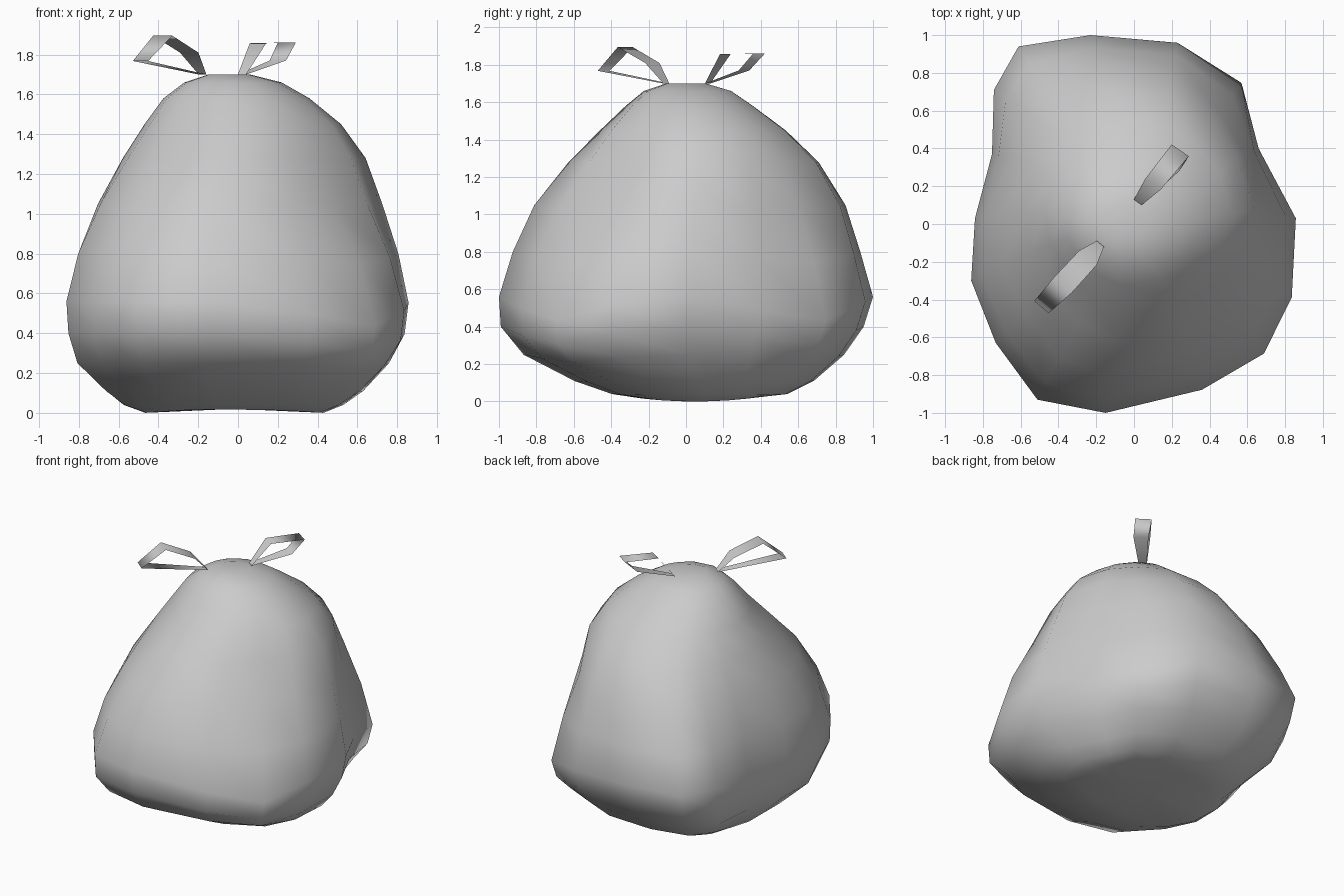
import bpy
import bmesh
import math
from mathutils import Vector

if "Cube" in bpy.data.objects:
    bpy.data.objects.remove(bpy.data.objects["Cube"])

# Widest outline of the sack, seen from above
OUTLINE = [(-.61, .94), (-.23, 1.0), (.23, .96), (.57, .75), (.66, .40), (.855, .03),
           (.835, -.39), (.69, -.69), (.36, -.88), (-.15, -1.0), (-.51, -.93),
           (-.73, -.63), (-.86, -.30), (-.84, .03), (-.75, .37), (-.74, .71)]

# Rings: height, x min, x max, y min, y max, roundness
RINGS = [(0, -.47, .43, -.25, .42, .6), (.04, -.58, .53, -.40, .55, .5),
         (.11, -.67, .63, -.60, .69, .3), (.25, -.81, .76, -.87, .85, .15),
         (.40, -.85, .84, -.99, .95, 0), (.56, -.86, .86, -1.0, 1.0, 0),
         (.80, -.81, .81, -.93, .94, .25), (1.05, -.71, .73, -.82, .87, .6),
         (1.28, -.58, .645, -.64, .73, .9), (1.45, -.47, .52, -.47, .55, 1),
         (1.58, -.375, .36, -.33, .37, 1), (1.66, -.27, .22, -.23, .25, 1),
         (1.70, -.15, .06, -.11, .11, 1)]

# Hollows above the corners: angle, pull, pull height, drop of the widest level
HOLLOWS = [(-45, .20, 1.18, .13), (45, .10, 1.15, .13), (-135, .06, 1.48, 0)]


def finish(bm, name):
    mesh = bpy.data.meshes.new(name)
    bm.to_mesh(mesh)
    bm.free()
    obj = bpy.data.objects.new(name, mesh)
    bpy.context.collection.objects.link(obj)
    for p in mesh.polygons:
        p.use_smooth = True
    return obj


def bell(t, width):
    return math.exp(-(t / width) ** 2)


def make_sack():
    bm = bmesh.new()
    rows = []
    for z, x0, x1, y0, y1, rnd in RINGS:
        row = []
        for ox, oy in OUTLINE:
            u, v = ox / .858, oy
            a = math.atan2(v, u)
            u += (math.cos(a) - u) * rnd
            v += (math.sin(a) - v) * rnd
            pull, drop = 1, 0
            for deg, amount, height, fall in HOLLOWS:
                corner = bell(a - math.radians(deg), .4)
                pull -= amount * corner * bell(z - height, .33)
                drop += fall * corner * bell(z - .55, .28)
            x = (x0 + x1) / 2 + u * pull * (x1 - x0) / 2
            y = (y0 + y1) / 2 + v * pull * (y1 - y0) / 2
            if z == 0:  # base curls up to the front and back
                drop = -.2 * (y - .05) ** 2
            row.append(bm.verts.new((x, y, z - drop)))
        rows.append(row)
    n = len(OUTLINE)
    for lo, hi in zip(rows, rows[1:]):
        for i in range(n):
            j = (i + 1) % n
            bm.faces.new((lo[i], lo[j], hi[j], hi[i]))
    # bottom and gathered top
    for row, tip in ((rows[0], (-.02, .06, .02)), (rows[-1], (-.06, -.01, 1.70))):
        c = bm.verts.new(tip)
        for i in range(n):
            bm.faces.new((row[i], row[(i + 1) % n], c))
    bmesh.ops.recalc_face_normals(bm, faces=bm.faces)
    return finish(bm, "sack")


def make_loop(name, path, widths, side):
    # flat ribbon swept along a path that returns to its start
    bm = bmesh.new()
    side = Vector(side).normalized()
    pairs = [(bm.verts.new(Vector(p) - side * w / 2), bm.verts.new(Vector(p) + side * w / 2))
             for p, w in zip(path, widths)]
    for (a, b), (c, d) in zip(pairs, pairs[1:]):
        bm.faces.new((a, b, d, c))
    return finish(bm, name)


make_sack()

# Two ribbon loops of the bow
make_loop("front_ribbon_loop",
          [(-.178, -.105, 1.70), (-.49, -.44, 1.768), (-.378, -.325, 1.895),
           (-.245, -.18, 1.81), (-.178, -.105, 1.70)],
          [.05, .10, .125, .12, .05], (.75, -.62, 0))
make_loop("back_ribbon_loop",
          [(.02, .115, 1.70), (.10, .21, 1.857), (.245, .39, 1.86),
           (.20, .31, 1.77), (.02, .115, 1.70)],
          [.05, .10, .11, .10, .05], (.8, -.55, 0))
